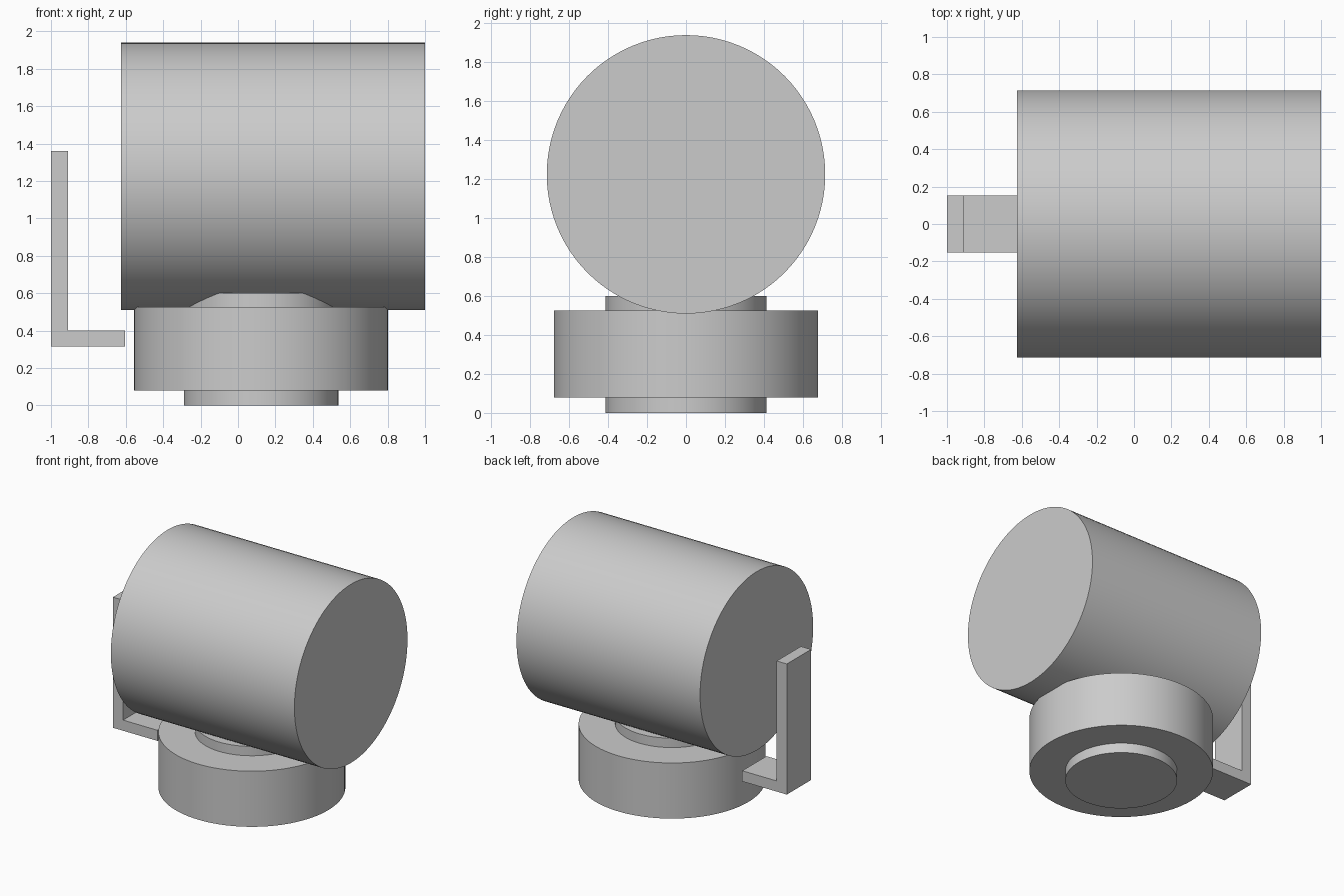
import bpy
import bmesh
import math

cube = bpy.data.objects.get("Cube")
if cube:
    bpy.data.objects.remove(cube, do_unlink=True)

grey = bpy.data.materials.new("plain grey")
grey.use_nodes = True
colour = (0.6, 0.6, 0.6, 1)
grey.diffuse_color = colour
grey.node_tree.nodes["Principled BSDF"].inputs["Base Color"].default_value = colour


def cylinder(name, radius, depth, centre, rotation=(0, 0, 0)):
    bpy.ops.mesh.primitive_cylinder_add(
        vertices=96, radius=radius, depth=depth, location=centre, rotation=rotation)
    obj = bpy.context.object
    obj.name = name
    obj.data.materials.append(grey)
    bpy.ops.object.shade_smooth_by_angle(angle=math.radians(30))
    return obj


def extruded_profile(name, outline, half_width):
    """Extrude an x-z outline symmetrically along y."""
    bm = bmesh.new()
    face = bm.faces.new([bm.verts.new((x, -half_width, z)) for x, z in outline])
    result = bmesh.ops.extrude_face_region(bm, geom=[face])
    moved = [v for v in result["geom"] if isinstance(v, bmesh.types.BMVert)]
    bmesh.ops.translate(bm, verts=moved, vec=(0, 2 * half_width, 0))
    bmesh.ops.recalc_face_normals(bm, faces=bm.faces)
    mesh = bpy.data.meshes.new(name)
    bm.to_mesh(mesh)
    bm.free()
    mesh.materials.append(grey)
    obj = bpy.data.objects.new(name, mesh)
    bpy.context.collection.objects.link(obj)
    return obj


# Large drum lying along x
cylinder("drum", 0.715, 1.625, (0.1875, 0, 1.225), (0, math.pi / 2, 0))

# Round base with a narrower core showing above and below
base_x = 0.123
cylinder("base_disc", 0.678, 0.445, (base_x, 0, 0.3025))
cylinder("base_core", 0.413, 0.60, (base_x, 0, 0.30))

# L-shaped bracket beside the drum
extruded_profile("side_bracket", [
    (-1.0, 0.315), (-0.605, 0.315), (-0.605, 0.40),
    (-0.91, 0.40), (-0.91, 1.36), (-1.0, 1.36)], 0.153)
